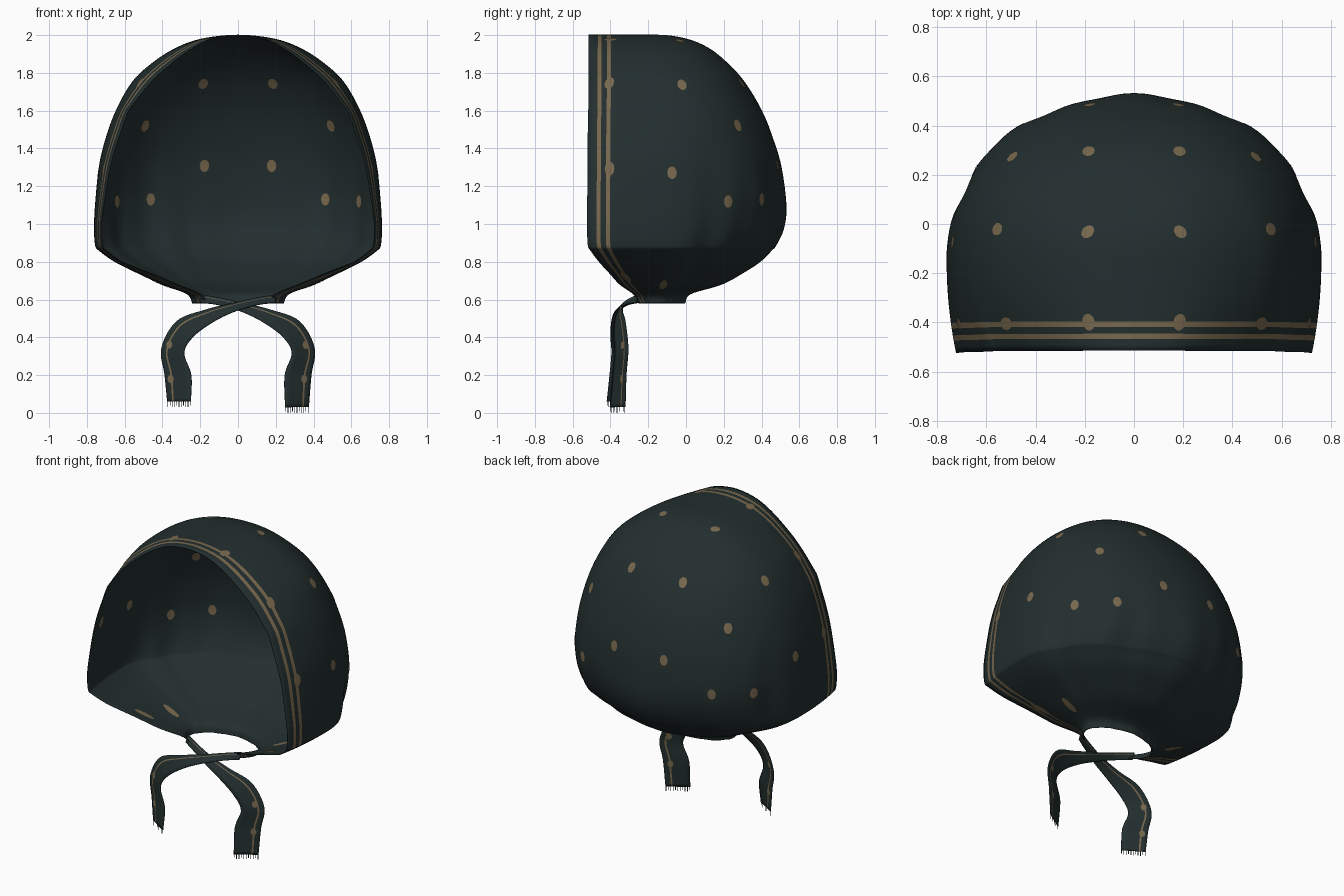
import bpy, bmesh, math
from mathutils import Vector
from mathutils.bvhtree import BVHTree

if "Cube" in bpy.data.objects:
    bpy.data.objects.remove(bpy.data.objects["Cube"])


def material(name, rgb):
    m = bpy.data.materials.new(name)
    m.diffuse_color = (*rgb, 1)
    m.use_nodes = True
    m.node_tree.nodes["Principled BSDF"].inputs["Base Color"].default_value = m.diffuse_color
    return m


CLOTH = material("dark teal cloth", (0.017, 0.028, 0.028))
GOLD = material("dull gold print", (0.19, 0.14, 0.076))


def add_object(name, bm, mats):
    me = bpy.data.meshes.new(name)
    bm.to_mesh(me)
    bm.free()
    for m in mats:
        me.materials.append(m)
    ob = bpy.data.objects.new(name, me)
    bpy.context.collection.objects.link(ob)
    return ob


def spline(pts, n, first=None):
    """Catmull-Rom through tuples of any size, n steps per span."""
    p = [Vector(q) for q in pts]
    p = [Vector(first) if first else 2 * p[0] - p[1]] + p + [2 * p[-1] - p[-2]]
    out = []
    for i in range(1, len(p) - 2):
        a, b, c, d = p[i - 1:i + 3]
        for k in range(n):
            t = k / n
            out.append(0.5 * (2 * b + (c - a) * t + (2 * a - 5 * b + 4 * c - d) * t * t
                              + (3 * b - a - 3 * c + d) * t ** 3))
    return out + [p[-2]]


def ramp(v, a, b):
    return min(1, max(0, (v - a) / (b - a)))


def sheet(name, rows, is_gold, thickness, back_offset=0):
    """Cloth sheet from rows of points; is_gold(column) picks printed columns."""
    bm = bmesh.new()
    vs = [[bm.verts.new(p) for p in r] for r in rows]
    for i in range(len(rows) - 1):
        for j in range(len(rows[0]) - 1):
            f = bm.faces.new((vs[i][j], vs[i][j + 1], vs[i + 1][j + 1], vs[i + 1][j]))
            f.material_index = 0 if is_gold(j) else 1
            f.smooth = True
    bmesh.ops.remove_doubles(bm, verts=bm.verts, dist=1e-4)
    tree = BVHTree.FromBMesh(bm)
    mod = add_object(name, bm, (GOLD, CLOTH)).modifiers.new("thickness", 'SOLIDIFY')
    mod.thickness, mod.offset, mod.material_offset = thickness, 0, back_offset
    return tree


def dots(name, tree, points, r, stretch):
    """Printed ovals draped on both sides of a sheet; stretch(normal) gives width, height."""
    bm = bmesh.new()
    for p in points:
        loc, nor, _, _ = tree.find_nearest(Vector(p))
        rot = nor.to_track_quat('Z', 'Y').to_matrix()
        sx, sy = stretch(nor)
        for off in (.004, -.004):
            rings = []
            for q in (0, .5, 1):
                ring = []
                for k in range(14 if q else 1):
                    a = math.tau * k / 14
                    v = loc + rot @ Vector((math.cos(a) * sx, math.sin(a) * sy, 0)) * r * q
                    hit, n, _, _ = tree.find_nearest(v)
                    ring.append(bm.verts.new(hit + n * off))
                rings.append(ring)
            c, m, o = rings
            for k in range(14):
                j = (k + 1) % 14
                for f in ((c[0], m[k], m[j]), (m[k], o[k], o[j], m[j])):
                    bm.faces.new(f if off > 0 else f[::-1])
    add_object(name, bm, [GOLD])


# Head cover: levels of (height, half width, front y, back y)
LEVELS = [(2.0, 0, -.515, -.15), (1.98, .19, -.515, 0), (1.93, .33, -.515, .12),
          (1.85, .455, -.515, .22), (1.75, .56, -.515, .31), (1.6, .645, -.517, .40),
          (1.45, .70, -.52, .46), (1.3, .735, -.52, .50), (1.1, .755, -.523, .52),
          (.98, .76, -.523, .505), (.89, .755, -.52, .465), (.86, .735, -.505, .44),
          (.80, .65, -.46, .38), (.74, .53, -.405, .29), (.68, .40, -.35, .18),
          (.63, .27, -.28, .02), (.58, .24, -.25, -.01)]
Y0 = -.15
SPLIT = .65
# column positions along half of the U-shaped section, with stripe borders near the hem
QS = [.1, .2, .3, .4, .5, .6, .676, .735, .811, .868, .93, 1]
half = [SPLIT * k / 36 for k in range(37)] + [SPLIT + (1 - SPLIT) * q for q in QS]
cols = [-t for t in reversed(half[1:])] + half


def section_point(t, level):
    z, w, yf, b = level
    a, s = abs(t), (1 if t >= 0 else -1)
    if a > SPLIT:
        q = (a - SPLIT) / (1 - SPLIT)
        bend = .05 + .05 * ramp(z, 1, 1.5) + .2 * ramp(z, 1.6, 2) + .25 * ramp(z, .8, .6)
        return Vector((s * w * (1 - bend * q * q), Y0 + (yf - Y0) * q, z))
    th = a / SPLIT * math.pi / 2
    # soft gathers toward the nape
    fade = ramp(z, 1.45, .95) * min(1, (SPLIT - a) / .15)
    k = 1 + fade * (.014 * math.cos(th * 8) + .007 * math.cos(th * 19))
    k -= .05 * ramp(z, 1.15, .85) * math.sin(2 * th) ** 2
    x = w * max(0, math.sin(th)) ** .93 * k
    y = Y0 + (b - Y0) * max(0, math.cos(th)) ** .93 * k
    return Vector((s * x, y, z))


rows = [[section_point(t, lv) for t in cols]
        for lv in spline(LEVELS, 6, first=(1.98, -.19, -.515, -.3))]


def hem_stripe(j):
    a = abs(cols[j] + cols[j + 1]) / 2
    q = (a - SPLIT) / (1 - SPLIT)
    return .676 < q < .735 or .811 < q < .868


cover = sheet("head_cover", rows, hem_stripe, .004, 1)


def both(pts):
    return [(s * x, y, z) for x, y, z in pts for s in (1, -1)]


# Printed dots, mirrored left to right
SPOTS = [(.19, -.03, 1.98), (.56, -.02, 1.74), (.19, .315, 1.76), (.51, .29, 1.53),
         (.18, .49, 1.31), (.46, .39, 1.13), (.62, .21, 1.12), (.73, -.075, 1.27)]
HEM_SPOTS = [(.18, -.398, 1.96), (.50, -.398, 1.73), (.70, -.402, 1.29)]
LOW_SPOTS = [(.46, -.32, .71), (.40, -.12, .68)]
dots("cover_dots", cover, both(SPOTS), .029,
     lambda n: (1, .8) if n.z > .75 else (.88, 1.15))
dots("hem_dots", cover, both(HEM_SPOTS), .029,
     lambda n: (1.2, .9) if n.z > .75 else (.9, 1.3))
dots("cheek_dots", cover, both(LOW_SPOTS), .029, lambda n: (.7, 2.2))

# Ties: centre point and half-width vector along each ribbon
TIE = [(-.20, -.25, .605, 0, .01, .022), (-.10, -.30, .59, .005, .015, .018),
       (.02, -.345, .56, .01, .02, .02), (.15, -.365, .515, .025, .02, .03),
       (.28, -.36, .445, .045, .03, .04), (.345, -.35, .33, .06, .035, .012),
       (.318, -.36, .2, .07, .035, 0), (.312, -.37, .03, .062, .04, 0)]
VS = [-1, -.6, -.2, .2, .42, .56, .8, 1]
for side, s, end in (("right", 1, .03), ("left", -1, .06)):
    path = TIE[:-1] + [TIE[-1][:2] + (end,) + TIE[-1][3:]]
    ribbon = []
    for p in spline(path, 8):
        c, h = Vector(p[:3]), Vector(p[3:])
        c.y += .008 * s
        ribbon.append([Vector((s * q.x, q.y, q.z)) for q in (c + h * v for v in VS)])
    tree = sheet(side + "_tie", ribbon, lambda j: j == 4, .005)
    dots(side + "_tie_dots", tree, [(s * .36, -.34, .36), (s * .35, -.34, .18)], .018,
         lambda n: (1, 1.2))

    # frayed threads at the ribbon end
    bm = bmesh.new()
    a, b = ribbon[-1][0], ribbon[-1][-1]
    for k in range(11):
        p = a.lerp(b, .02 + k * .096)
        d = (b - a).normalized() * .002
        drop = Vector((0, 0, -.03 if k % 3 else -.022))
        bm.faces.new([bm.verts.new(v) for v in (p - d, p + d, p + d + drop, p - d + drop)])
    add_object(side + "_fringe", bm, [CLOTH])
